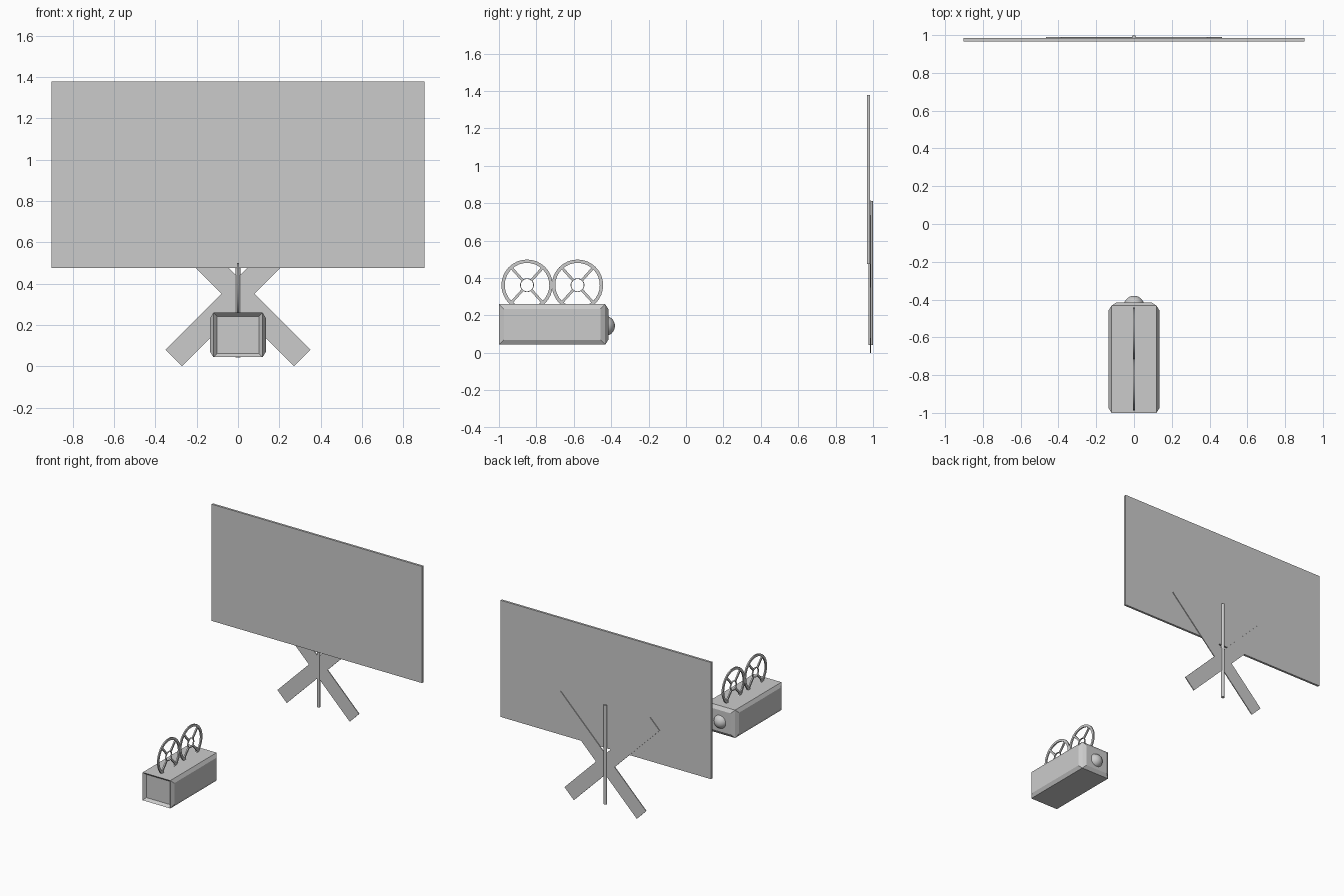
import bpy, bmesh, math
from mathutils import Matrix, Vector

if "Cube" in bpy.data.objects:
    bpy.data.objects.remove(bpy.data.objects["Cube"])


def add_object(name, bm):
    mesh = bpy.data.meshes.new(name)
    bmesh.ops.recalc_face_normals(bm, faces=bm.faces)
    bm.to_mesh(mesh)
    bm.free()
    ob = bpy.data.objects.new(name, mesh)
    bpy.context.collection.objects.link(ob)
    return ob


def box_bm(lo, hi, rot=None):
    lo, hi = Vector(lo), Vector(hi)
    bm = bmesh.new()
    m = Matrix.Translation((lo + hi) / 2) @ (rot or Matrix()) @ Matrix.Diagonal((*(hi - lo), 1))
    bmesh.ops.create_cube(bm, size=1, matrix=m)
    return bm


def smooth(ob):
    bpy.ops.object.select_all(action='DESELECT')
    ob.select_set(True)
    bpy.context.view_layer.objects.active = ob
    bpy.ops.object.shade_smooth_by_angle(angle=math.radians(35))


def add_ring(bm, y, z, r_in, r_out, half, n=32):
    # square-section ring in the yz plane
    section = [(r_in, -half), (r_out, -half), (r_out, half), (r_in, half)]
    rows = []
    for i in range(n):
        a = math.tau * i / n
        rows.append([bm.verts.new((x, y + r * math.cos(a), z + r * math.sin(a))) for r, x in section])
    for i in range(n):
        p, q = rows[i], rows[(i + 1) % n]
        for k in range(4):
            j = (k + 1) % 4
            bm.faces.new((p[k], p[j], q[j], q[k]))


# Screen panel
add_object("screen", box_bm((-0.903, 0.967, 0.475), (0.903, 0.984, 1.38)))

# Crossed flat legs behind the screen
for side, name in ((1, "leg_brace_right"), (-1, "leg_brace_left")):
    cx, cz, hl, hw = 0.0575 * side, 0.408, 0.52, 0.0566
    rot = Matrix.Rotation(-side * math.pi / 4, 4, 'Y')
    add_object(name, box_bm((cx - hl, 0.983, cz - hw), (cx + hl, 0.990, cz + hw), rot))

# Round centre post
bm = bmesh.new()
bmesh.ops.create_cone(bm, cap_ends=True, segments=24, radius1=0.012, radius2=0.012, depth=0.77,
                      matrix=Matrix.Translation((0, 0.988, 0.427)))
smooth(add_object("stand_post", bm))

# Projector body: raised side and front panels, recessed back panel
bm = box_bm((-0.119, -1.0, 0.044), (0.119, -0.432, 0.26))
bm.normal_update()
for direction, inset, depth in (((1, 0, 0), 0.026, 0.016), ((-1, 0, 0), 0.026, 0.016),
                                ((0, 1, 0), 0.026, 0.017), ((0, -1, 0), 0.018, -0.02)):
    face = max(bm.faces, key=lambda f: (round(f.normal.dot(Vector(direction)), 3), f.calc_area()))
    bmesh.ops.inset_region(bm, faces=[face], thickness=inset, depth=depth, use_even_offset=True)
    bm.normal_update()
add_object("projector_body", bm)

# Lens dome
bm = bmesh.new()
bmesh.ops.create_uvsphere(bm, u_segments=32, v_segments=16, radius=0.054,
                          matrix=Matrix.Translation((0, -0.434, 0.144)))
smooth(add_object("lens", bm))

# Film reels: rim, hub ring and four spokes
for name, y in (("rear_reel", -0.85), ("front_reel", -0.58)):
    z, half = 0.362, 0.005
    bm = bmesh.new()
    add_ring(bm, y, z, 0.119, 0.137, half)
    add_ring(bm, y, z, 0.033, 0.037, half)
    for deg in (48, 132, 228, 312):
        m = (Matrix.Translation((0, y, z)) @ Matrix.Rotation(math.radians(deg), 4, 'X')
             @ Matrix.Translation((0, 0.0785, 0)) @ Matrix.Diagonal((2 * half, 0.087, 0.014, 1)))
        bmesh.ops.create_cube(bm, size=1, matrix=m)
    smooth(add_object(name, bm))
